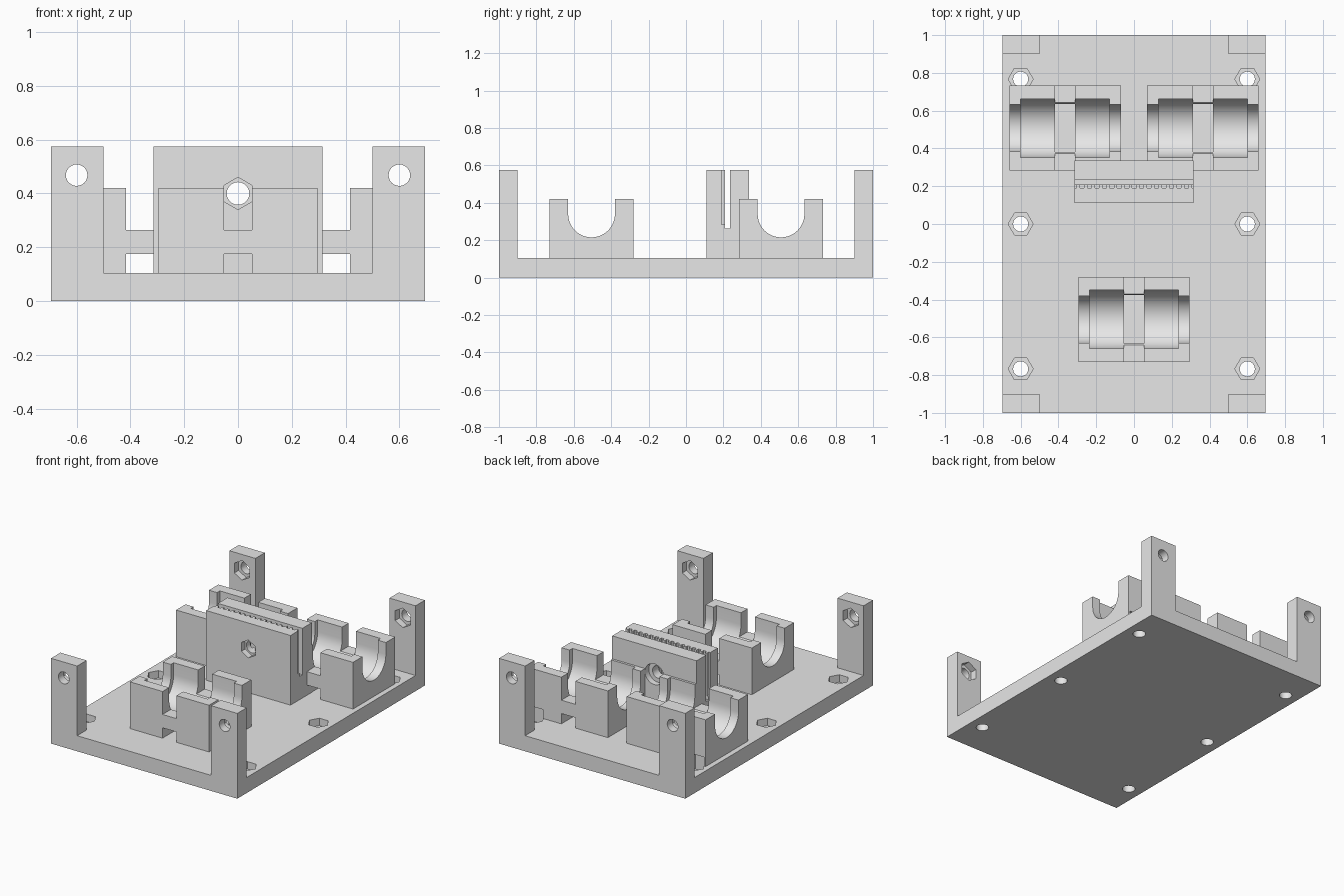
import bpy, bmesh
from math import pi, sin, cos, radians
from mathutils import Matrix, Vector

old = bpy.data.objects.get("Cube")
if old:
    bpy.data.objects.remove(old, do_unlink=True)

grey = bpy.data.materials.new("light_grey_plastic")
grey.use_nodes = True
COLOUR = (0.8, 0.8, 0.8, 1)
grey.diffuse_color = COLOUR
grey.node_tree.nodes["Principled BSDF"].inputs["Base Color"].default_value = COLOUR


def finish(name, bm):
    bmesh.ops.recalc_face_normals(bm, faces=bm.faces)
    mesh = bpy.data.meshes.new(name)
    bm.to_mesh(mesh)
    bm.free()
    mesh.materials.append(grey)
    obj = bpy.data.objects.new(name, mesh)
    bpy.context.collection.objects.link(obj)
    return obj


def box(name, x, y, z):
    """Box from (low, high) pairs on each axis."""
    bm = bmesh.new()
    size = [b - a for a, b in (x, y, z)]
    mid = [(a + b) / 2 for a, b in (x, y, z)]
    bmesh.ops.create_cube(bm, size=1, matrix=Matrix.Translation(mid) @ Matrix.Diagonal((*size, 1)))
    return finish(name, bm)


def prism(centre, radius, depth, sides, axis):
    """Round or hexagonal cutter along Y or Z."""
    turn = Matrix.Rotation(pi / 2, 4, 'X') if axis == 'Y' else Matrix.Rotation(pi / 6, 4, 'Z')
    bm = bmesh.new()
    bmesh.ops.create_cone(bm, cap_ends=True, segments=sides, radius1=radius, radius2=radius,
                          depth=depth, matrix=Matrix.Translation(centre) @ turn)
    return finish("cutter", bm)


def trough(x0, x1, y, z, radius, steps=24):
    """U-shaped cutter along X, open at the top."""
    pts = [(y + radius * cos(a), z + radius * sin(a))
           for a in (pi + pi * i / steps for i in range(steps + 1))]
    pts += [(y + radius, 0.7), (y - radius, 0.7)]
    bm = bmesh.new()
    face = bm.faces.new([bm.verts.new((x0, *p)) for p in pts])
    out = bmesh.ops.extrude_face_region(bm, geom=[face])
    verts = [v for v in out["geom"] if isinstance(v, bmesh.types.BMVert)]
    bmesh.ops.translate(bm, verts=verts, vec=Vector((x1 - x0, 0, 0)))
    return finish("cutter", bm)


def carve(obj, cutters):
    bpy.ops.object.select_all(action='DESELECT')
    bpy.context.view_layer.objects.active = obj
    obj.select_set(True)
    for cutter in cutters:
        mod = obj.modifiers.new("cut", 'BOOLEAN')
        mod.operation = 'DIFFERENCE'
        mod.solver = 'EXACT'
        mod.object = cutter
        bpy.ops.object.modifier_apply(modifier=mod.name)
        bpy.data.objects.remove(cutter, do_unlink=True)
    bpy.ops.object.shade_smooth_by_angle(angle=radians(30))


BASE = 0.105
BOLTS = [(x, y) for x in (-0.6, 0.6) for y in (-0.767, 0, 0.767)]


def nut_pocket(x, y):
    return prism((x, y, 0.11), 0.066, 0.11, 6, 'Z')


# Base plate with bolt holes and nut pockets
base = box("base_plate", (-0.695, 0.695), (-1, 1), (0, BASE))
carve(base, [prism((x, y, 0.05), 0.04, 0.3, 24, 'Z') for x, y in BOLTS]
      + [nut_pocket(x, y) for x, y in BOLTS])

# Corner posts with nut pockets on their inner faces
for side, sx in (("left", 1), ("right", -1)):
    for end, sy in (("back", 1), ("front", -1)):
        post = box(f"{end}_{side}_post", sorted((sx * 0.5, sx * 0.695)),
                   sorted((sy * 0.9, sy)), (BASE, 0.575))
        carve(post, [prism((sx * 0.6, sy * 0.95, 0.468), 0.04, 0.3, 24, 'Y'),
                     prism((sx * 0.6, sy * 0.9, 0.468), 0.066, 0.09, 6, 'Y')])


# Bearing holders with stepped troughs and tie slots
def holder(name, x, y):
    block = box(name, (x - 0.295, x + 0.295), (y - 0.225, y + 0.225), (BASE, 0.42))
    tie = (x - 0.052, x + 0.052)
    cuts = [trough(x - 0.4, x + 0.4, y, 0.34, 0.125),
            trough(x - 0.235, x + 0.235, y, 0.34, 0.155),
            box("cutter", tie, (y - 0.4, y + 0.4), (0.265, 0.6)),
            box("cutter", tie, (y - 0.4, y + 0.4), (0.05, 0.175)),
            box("cutter", tie, (y - 0.128, y + 0.128), (0.15, 0.3))]
    cuts += [nut_pocket(bx, by) for bx, by in BOLTS
             if abs(bx - x) < 0.3 and abs(by - y) < 0.29]
    carve(block, cuts)


holder("front_bearing_holder", 0, -0.505)
holder("back_left_bearing_holder", 0.365, 0.508)
holder("back_right_bearing_holder", -0.365, 0.508)

# Belt clamp with a toothed slot and a bolt hole
clamp = box("belt_clamp", (-0.315, 0.315), (0.11, 0.337), (BASE, 0.575))
PITCH = 0.0395
grooves = [box("cutter", (x - 0.011, x + 0.011), (0.19, 0.22), (0.285, 0.7))
           for x in (-0.315 + PITCH * i for i in range(17))]
carve(clamp, [box("cutter", (-0.5, 0.5), (0.208, 0.236), (0.262, 0.7))] + grooves
      + [prism((0, 0.22, 0.4), 0.042, 0.5, 24, 'Y'),
         prism((0, 0.11, 0.4), 0.06, 0.08, 6, 'Y'),
         prism((0, 0.337, 0.4), 0.07, 0.08, 32, 'Y')])
